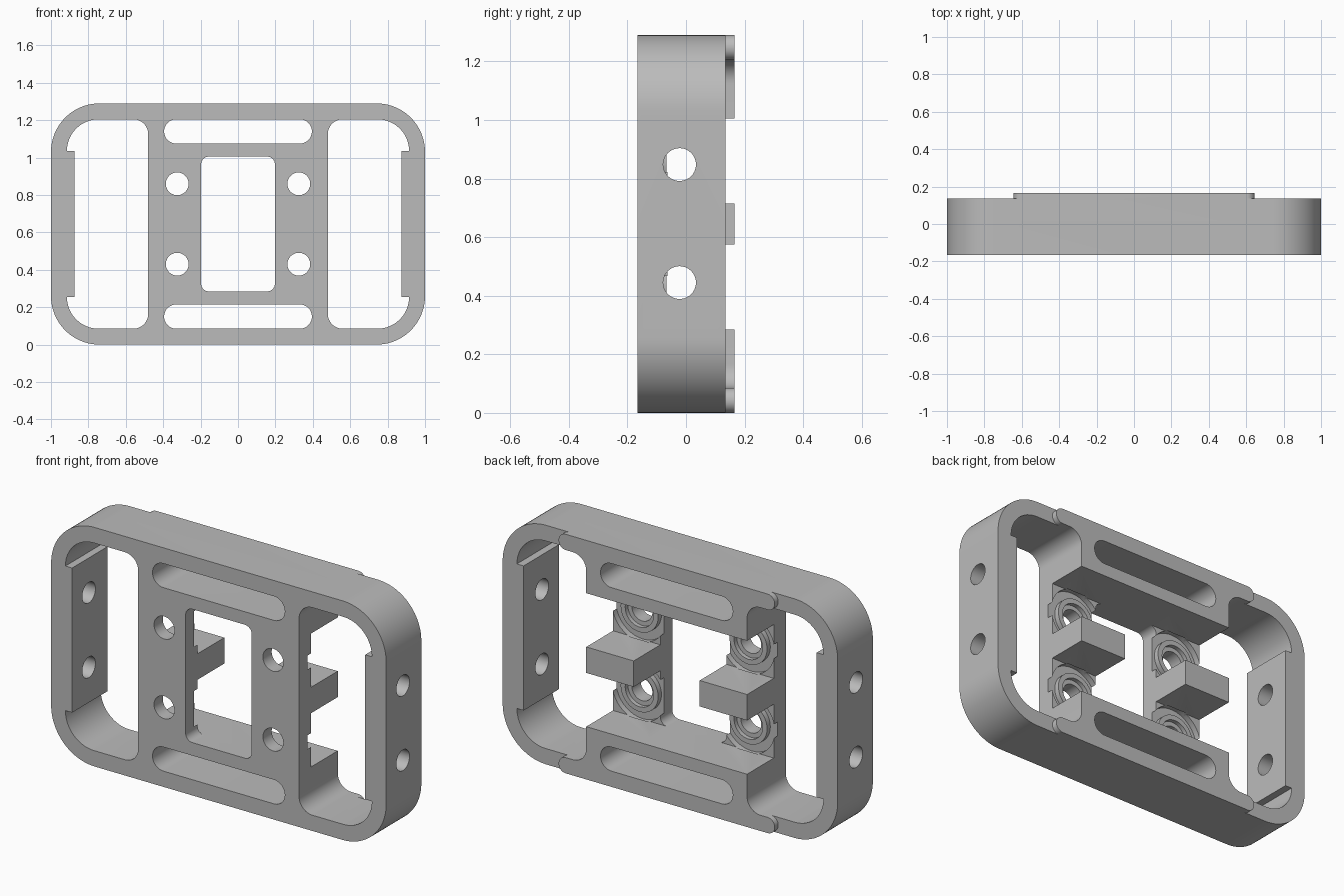
import bpy, bmesh, math
from mathutils import Vector

if "Cube" in bpy.data.objects:
    bpy.data.objects.remove(bpy.data.objects["Cube"])

H = 1.29            # overall height
FRONT, BACK = -0.165, 0.165


def rounded(points, seg=12):
    """Outline in x,z from corners given as (x, z, radius)."""
    out = []
    n = len(points)
    for i, (x, z, r) in enumerate(points):
        p = Vector((x, z))
        if r == 0:
            new = [p]
        else:
            a = (Vector(points[i - 1][:2]) - p).normalized()
            b = (Vector(points[(i + 1) % n][:2]) - p).normalized()
            c = p + (a + b) * r
            new = []
            for k in range(seg + 1):
                t = math.pi / 2 * k / seg
                new.append(c - b * r * math.cos(t) - a * r * math.sin(t))
        for q in new:
            if not out or (q - out[-1]).length > 1e-4:
                out.append(q)
    return out


def rect(x0, x1, z0, z1, r=0, seg=12):
    return rounded([(x0, z0, r), (x1, z0, r), (x1, z1, r), (x0, z1, r)], seg)


def circle(x, z, r, n=40):
    return [Vector((x + r * math.cos(2 * math.pi * k / n),
                    z + r * math.sin(2 * math.pi * k / n))) for k in range(n)]


def prism(name, outline, y0, y1, along_x=False):
    """Extrude an outline along y (or, for y,z outlines, along x)."""
    bm = bmesh.new()
    place = (lambda p, d: (d, p.x, p.y)) if along_x else (lambda p, d: (p.x, d, p.y))
    face = bm.faces.new([bm.verts.new(place(p, y0)) for p in outline])
    ext = bmesh.ops.extrude_face_region(bm, geom=[face])
    move = Vector((y1 - y0, 0, 0)) if along_x else Vector((0, y1 - y0, 0))
    bmesh.ops.translate(bm, vec=move,
                        verts=[g for g in ext["geom"] if isinstance(g, bmesh.types.BMVert)])
    bmesh.ops.recalc_face_normals(bm, faces=bm.faces)
    mesh = bpy.data.meshes.new(name)
    bm.to_mesh(mesh)
    bm.free()
    obj = bpy.data.objects.new(name, mesh)
    bpy.context.collection.objects.link(obj)
    return obj


def combine(target, tool, operation):
    mod = target.modifiers.new("bool", 'BOOLEAN')
    mod.operation = operation
    mod.solver = 'EXACT'
    mod.object = tool
    bpy.context.view_layer.objects.active = target
    bpy.ops.object.modifier_apply(modifier=mod.name)
    bpy.data.objects.remove(tool, do_unlink=True)


def cut(outline, y0=-0.3, y1=0.3, along_x=False):
    combine(frame, prism("cutter", outline, y0, y1, along_x), 'DIFFERENCE')


# Outer frame with rounded corners
frame = prism("frame", rect(-1, 1, 0, H, 0.26, 20), FRONT, 0.135)

# Raised centre section on the back, with round-ended rails top and bottom
half = [(0.645, 0, 0.042), (0.645, 0.085, 0.042), (0.56, 0.085, 0),
        (0.56, H - 0.085, 0), (0.645, H - 0.085, 0.042), (0.645, H, 0.042)]
centre = half + [(-x, z, r) for x, z, r in reversed(half)]
combine(frame, prism("centre_section", rounded(centre), 0.0, BACK), 'UNION')

# Large side openings, notched around the thick side pads
for s in (1, -1):
    side = [(0.48, 0.085, 0.08), (0.915, 0.085, 0.17), (0.915, 0.255, 0),
            (0.875, 0.255, 0), (0.875, H - 0.255, 0), (0.915, H - 0.255, 0),
            (0.915, H - 0.085, 0.17), (0.48, H - 0.085, 0.08)]
    cut(rounded([(s * x, z, r) for x, z, r in side]))

# Bays behind the front plate, leaving a cross bar between them
for z0, z1 in ((0.285, 0.575), (0.715, 1.005)):
    cut(rect(-0.55, 0.55, z0, z1), -0.063, 0.3)

# Central window
cut(rect(-0.197, 0.197, 0.285, 1.005, 0.04))

# Long slots in the rails
for z0 in (0.085, H - 0.215):
    cut(rect(-0.395, 0.395, z0, z0 + 0.13, 0.0649))

# Screw seats: round recess, raised ring and through hole
for x in (-0.325, 0.325):
    for z in (0.43, 0.86):
        cut(circle(x, z, 0.16), -0.095, -0.055)
        combine(frame, prism("ring", circle(x, z, 0.112), -0.12, -0.067), 'UNION')
        cut(circle(x, z, 0.085), -0.09, 0.0)
        cut(circle(x, z, 0.061))

# Cross holes through the side pads
for s in (1, -1):
    for z in (0.445, 0.848):
        cut(circle(-0.022, z, 0.056), s * 0.8, s * 1.1, True)

# Material and shading
grey = bpy.data.materials.new("plain_grey")
grey.diffuse_color = (0.5, 0.5, 0.5, 1)
grey.use_nodes = True
grey.node_tree.nodes["Principled BSDF"].inputs["Base Color"].default_value = grey.diffuse_color
frame.data.materials.clear()
frame.data.materials.append(grey)
for p in frame.data.polygons:
    p.material_index = 0
bpy.ops.object.select_all(action='DESELECT')
frame.select_set(True)
bpy.context.view_layer.objects.active = frame
bpy.ops.object.shade_smooth_by_angle(angle=math.radians(30))
